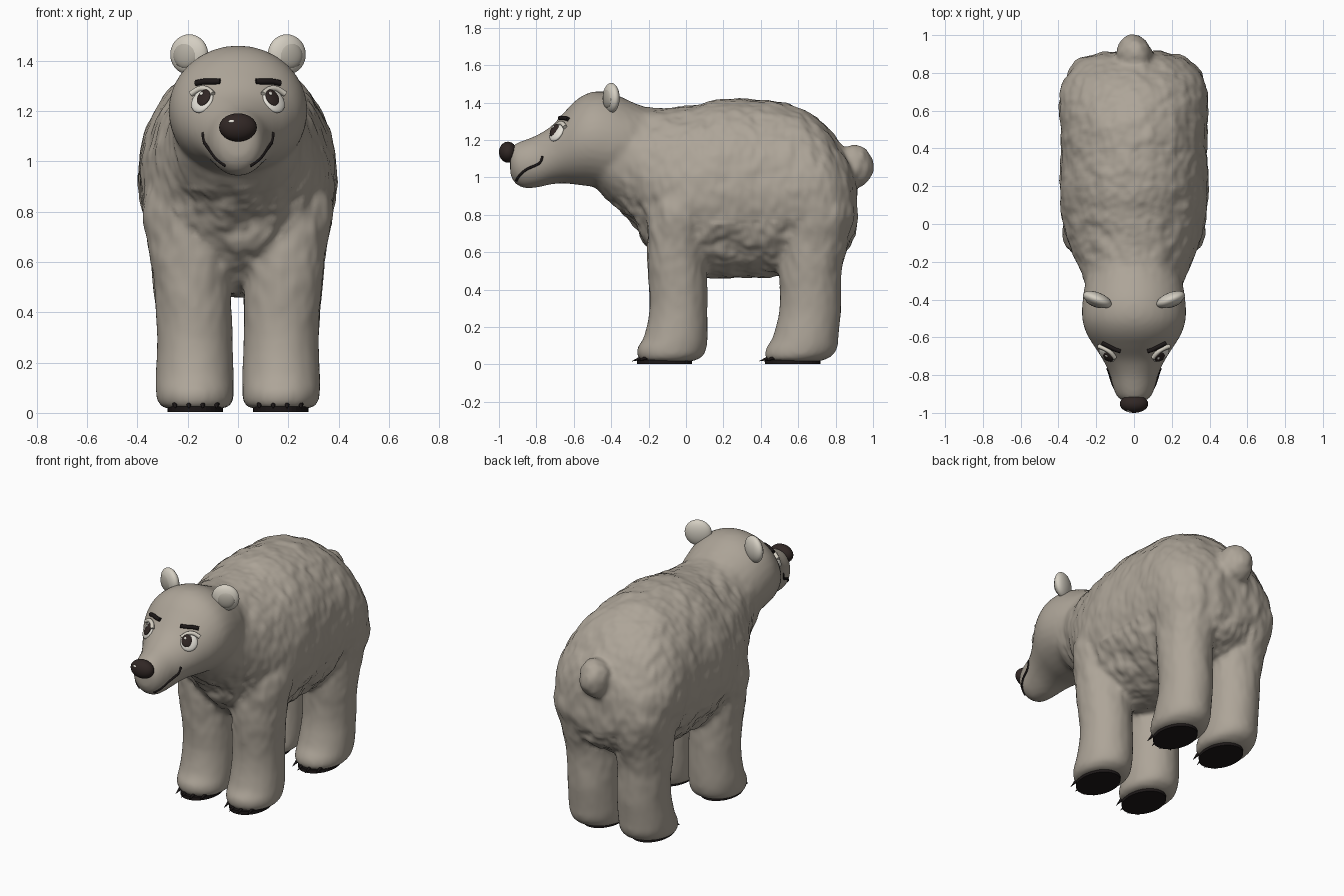
import bpy, bmesh, math
from mathutils import Vector, Matrix, noise
from mathutils.bvhtree import BVHTree

if "Cube" in bpy.data.objects:
    bpy.data.objects.remove(bpy.data.objects["Cube"], do_unlink=True)


def material(name, rgb):
    m = bpy.data.materials.new(name)
    m.use_nodes = True
    m.diffuse_color = (*rgb, 1)
    m.node_tree.nodes["Principled BSDF"].inputs["Base Color"].default_value = (*rgb, 1)
    return m


FUR = material("warm grey fur", (0.42, 0.375, 0.315))
EAR = material("pale ear fur", (0.66, 0.62, 0.54))
INNER = material("inner ear", (0.45, 0.42, 0.36))
DARK = material("dark brown", (0.03, 0.02, 0.018))
BLACK = material("claw black", (0.012, 0.009, 0.009))
WHITE = material("eye white", (0.8, 0.77, 0.7))


def finish(name, bm, mat):
    mesh = bpy.data.meshes.new(name)
    bm.to_mesh(mesh)
    bm.free()
    mesh.materials.append(mat)
    mesh.shade_smooth()
    obj = bpy.data.objects.new(name, mesh)
    bpy.context.collection.objects.link(obj)
    return obj


def smooth_path(stations, steps=4):
    """Catmull-Rom interpolation of section parameters."""
    p = [Vector(s) for s in stations]
    p = [p[0]] + p + [p[-1]]
    out = []
    for a, b, c, d in zip(p, p[1:], p[2:], p[3:]):
        for i in range(steps):
            t = i / steps
            out.append(0.5 * (2 * b + (c - a) * t + (2 * a - 5 * b + 4 * c - d) * t * t
                              + (3 * b - a - 3 * c + d) * t ** 3))
    return out + [p[-1]]


def loft(bm, stations, place, sides=32):
    rings = []
    for s in smooth_path(stations):
        angles = [2 * math.pi * i / sides for i in range(sides)]
        rings.append([bm.verts.new(place(s, math.cos(a), math.sin(a))) for a in angles])
    for r, q in zip(rings, rings[1:]):
        for i in range(sides):
            j = (i + 1) % sides
            bm.faces.new((r[i], r[j], q[j], q[i]))
    bm.faces.new(rings[0][::-1])
    bm.faces.new(rings[-1])


def along_y(s, c, d):
    # section: y, bottom, top, half width
    return (s[3] * c, s[0], (s[1] + s[2]) / 2 + (s[2] - s[1]) / 2 * d)


def blob(name, mat, loc, scale, rot=Matrix()):
    bm = bmesh.new()
    m = Matrix.Translation(loc) @ rot.to_4x4() @ Matrix.Diagonal((*scale, 1))
    bmesh.ops.create_uvsphere(bm, u_segments=28, v_segments=18, radius=1, matrix=m)
    return finish(name, bm, mat)


def tube(name, mat, points, radius):
    curve = bpy.data.curves.new(name, "CURVE")
    curve.dimensions = "3D"
    curve.bevel_depth = radius
    curve.bevel_resolution = 2
    curve.use_fill_caps = True
    spline = curve.splines.new("POLY")
    pts = smooth_path(points, 3)
    spline.points.add(len(pts) - 1)
    for sp, p in zip(spline.points, pts):
        sp.co = (*p, 1)
    curve.materials.append(mat)
    obj = bpy.data.objects.new(name, curve)
    bpy.context.collection.objects.link(obj)


# Torso, head, legs and tail, fused into one skin
skin = bmesh.new()
loft(skin, [(-.5, .96, 1.32, .2), (-.4, .86, 1.38, .245), (-.3, .77, 1.39, .265),
            (-.2, .63, 1.375, .305), (-.1, .53, 1.37, .35), (.05, .47, 1.39, .385),
            (.2, .46, 1.42, .395), (.45, .465, 1.41, .39), (.6, .5, 1.375, .395),
            (.72, .53, 1.3, .385), (.8, .57, 1.21, .35), (.87, .62, 1.1, .28),
            (.91, .72, .98, .17)], along_y)
loft(skin, [(-.94, 1.02, 1.14, .05), (-.92, .975, 1.175, .085), (-.87, .943, 1.198, .11),
            (-.8, .945, 1.225, .128), (-.72, .963, 1.275, .165), (-.65, .968, 1.35, .21),
            (-.58, .96, 1.42, .252), (-.5, .95, 1.458, .275), (-.4, .93, 1.453, .272),
            (-.28, .93, 1.4, .25), (-.15, 1, 1.35, .2)], along_y)

# section: z, centre x, centre y, half width, half depth
FRONT_LEG = [(.018, .17, -.1, .125, .14), (.045, .17, -.085, .15, .175),
             (.09, .172, -.075, .155, .185), (.15, .172, -.055, .155, .17),
             (.3, .172, -.04, .15, .155), (.5, .18, -.045, .155, .157),
             (.65, .185, -.05, .168, .16), (.85, .2, -.03, .175, .17), (1.05, .19, 0, .12, .12)]
REAR_LEG = [(.018, .17, .58, .125, .14), (.045, .17, .6, .15, .18),
            (.09, .172, .62, .155, .19), (.15, .172, .64, .155, .175),
            (.3, .172, .665, .15, .165), (.5, .18, .665, .155, .168),
            (.65, .185, .68, .17, .19), (.85, .2, .7, .175, .2), (1.05, .19, .66, .12, .14)]
for side in (-1, 1):
    for leg in (FRONT_LEG, REAR_LEG):
        loft(skin, leg, lambda s, c, d: (side * (s[1] + s[3] * c), s[2] + s[4] * d, s[0]))
bmesh.ops.create_uvsphere(skin, u_segments=24, v_segments=16, radius=1,
                          matrix=Matrix.Translation((0, .895, 1.06)) @ Matrix.Diagonal((.1, .108, .118, 1)))
bmesh.ops.recalc_face_normals(skin, faces=skin.faces)
body = finish("body", skin, FUR)

remesh = body.modifiers.new("fuse", "REMESH")
remesh.mode = "VOXEL"
remesh.voxel_size = 0.014
blend = body.modifiers.new("blend", "SMOOTH")
blend.factor = 0.5
blend.iterations = 10
bpy.context.view_layer.update()
fused = bpy.data.meshes.new_from_object(body.evaluated_get(bpy.context.evaluated_depsgraph_get()))
body.modifiers.clear()
body.data = fused
if not fused.materials:
    fused.materials.append(FUR)

# Shaggy lumps on the torso, stronger on the belly and chest
moves = []
for v in fused.vertices:
    co = v.co.copy()
    coat = min(1, max(0, (co.y + .5) / .2 + (.95 - co.z) * 2)) if co.y > -.62 else 0
    under = 1 if .45 < co.z < .9 and -v.normal.z > .3 else 0
    coat *= min(1, max(.15, (co.z - .2) / .5)) * (1 + .9 * under)
    lump = noise.noise(Vector((co.x * 12, co.y * 12, co.z * 7)))
    fine = noise.noise(Vector((co.x * 28, co.y * 28, co.z * 16)))
    moves.append(co + v.normal * coat * (.01 * lump + .005 * fine))
for v, co in zip(fused.vertices, moves):
    v.co = co
fused.shade_smooth()
fused.update()

surface = BVHTree.FromPolygons([v.co.copy() for v in fused.vertices],
                               [tuple(p.vertices) for p in fused.polygons])


def on_face(x, z, lift=0):
    hit, normal, _, _ = surface.ray_cast(Vector((x, -2, z)), Vector((0, 1, 0)))
    return hit + normal * lift, normal


# Nose with its glint
blob("nose", DARK, (0, -.952, 1.135), (.075, .048, .056))
blob("nose_glint", WHITE, (-.024, -.989, 1.158), (.014, .006, .007))

for side, label in ((-1, "right"), (1, "left")):
    # Ears
    turn = Matrix.Rotation(side * math.radians(22), 3, "Z")
    centre = Vector((side * .194, -.4, 1.425))
    blob(label + "_ear", EAR, centre, (.08, .037, .08), turn)
    blob(label + "_inner_ear", INNER, centre + turn @ Vector((side * .006, -.022, -.004)),
         (.052, .02, .052), turn)

    # Eyes
    spot, normal = on_face(side * .142, 1.24)
    face = normal.to_track_quat("Z", "Y").to_matrix()
    blob(label + "_eye", WHITE, spot, (.05, .053, .018), face)
    blob(label + "_pupil", DARK, spot + face @ Vector((-side * .012, .008, .013)),
         (.031, .037, .01), face)
    blob(label + "_eye_glint", WHITE, spot + face @ Vector((-side * .012 - .01, .022, .022)),
         (.008, .008, .004), face)
    lid = [(.098, 1.262), (.12, 1.282), (.15, 1.284), (.182, 1.265)]
    tube(label + "_eyelid", EAR, [on_face(side * x, z, .008)[0] for x, z in lid], .012)
    brow = [(.07, 1.315), (.1, 1.314), (.135, 1.314), (.165, 1.308)]
    tube(label + "_brow", BLACK, [on_face(side * x, z, .005)[0] for x, z in brow], .012)

    # Mouth line
    mouth = [(.145, -.77, 1.115), (.135, -.785, 1.075), (.105, -.85, 1.045),
             (.085, -.89, 1.01), (.055, -.915, .975)]
    tube(label + "_mouth", BLACK,
         [surface.find_nearest(Vector((side * x, y, z)))[0] for x, y, z in mouth], .007)

    # Paw pads and claws
    for part, leg in (("front", FRONT_LEG), ("rear", REAR_LEG)):
        z, cx, cy, rx, ry = leg[1]
        bm = bmesh.new()
        bmesh.ops.create_cone(bm, cap_ends=True, segments=32, radius1=1, radius2=1, depth=.022,
                              matrix=Matrix.Translation((side * cx, cy - .03, .014))
                              @ Matrix.Diagonal((.11, .148, 1, 1)))
        pad = finish(f"{label}_{part}_paw_pad", bm, BLACK)
        pad.data.shade_flat()
        claws = bmesh.new()
        for dx in (-.085, -.03, .025, .08):
            edge = cy - ry * math.sqrt(1 - (dx / rx) ** 2)
            aim = Vector((dx * .25, -1, -.35)).to_track_quat("Z", "Y").to_matrix().to_4x4()
            base = Matrix.Translation((side * (cx + dx), edge + .005, .03))
            bmesh.ops.create_cone(claws, cap_ends=True, segments=10, radius1=.015, radius2=.001,
                                  depth=.075, matrix=base @ aim)
        finish(f"{label}_{part}_claws", claws, BLACK)
